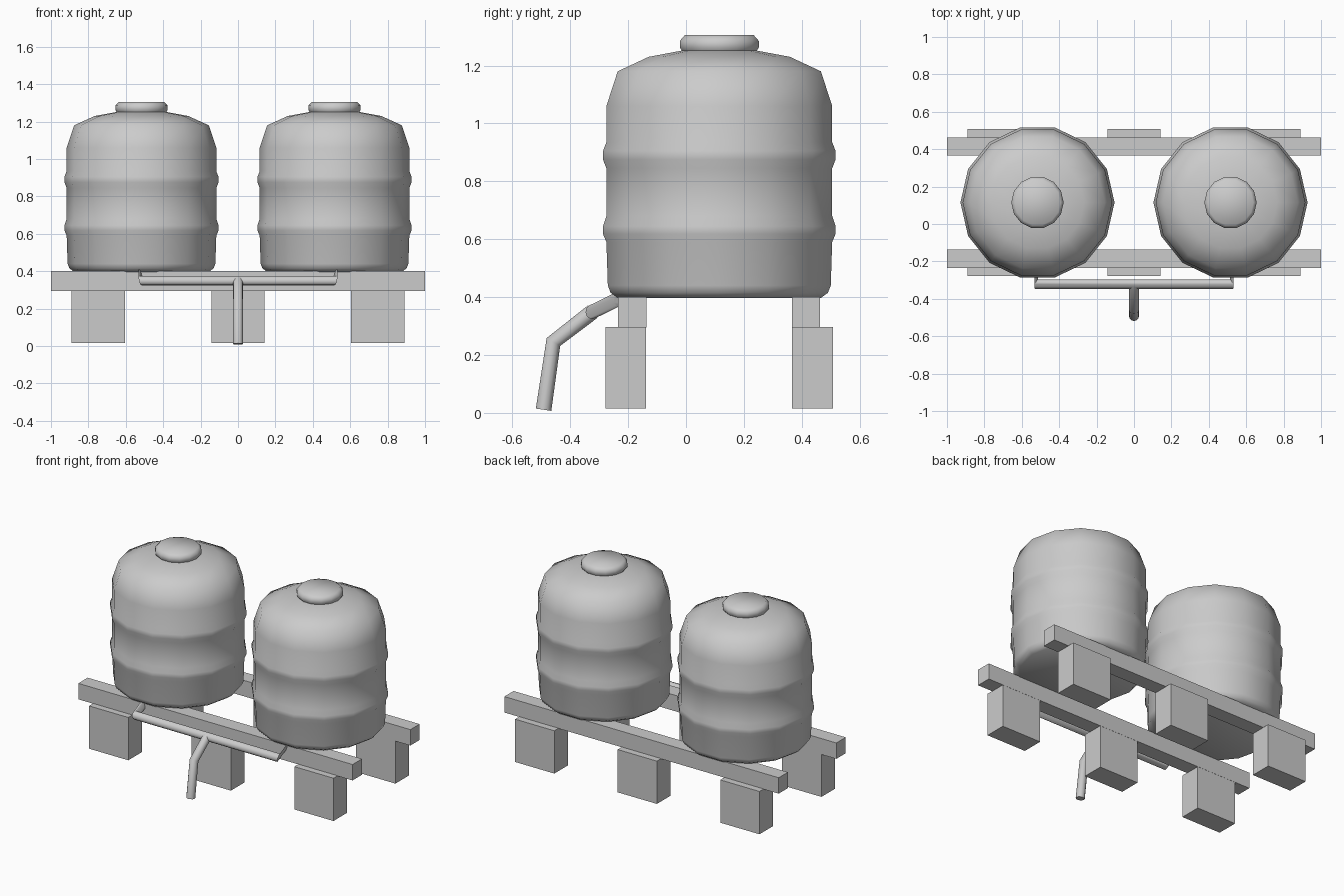
import bpy, bmesh, math
from mathutils import Vector

cube = bpy.data.objects.get("Cube")
if cube:
    bpy.data.objects.remove(cube, do_unlink=True)

grey = bpy.data.materials.new("plain_grey")
grey.use_nodes = True
COLOUR = (0.6, 0.6, 0.6, 1)
grey.diffuse_color = COLOUR
grey.node_tree.nodes["Principled BSDF"].inputs["Base Color"].default_value = COLOUR


def finish(name, bm, smooth=None):
    bmesh.ops.recalc_face_normals(bm, faces=bm.faces)
    mesh = bpy.data.meshes.new(name)
    bm.to_mesh(mesh)
    bm.free()
    mesh.materials.append(grey)
    obj = bpy.data.objects.new(name, mesh)
    bpy.context.collection.objects.link(obj)
    if smooth:
        bpy.ops.object.select_all(action='DESELECT')
        obj.select_set(True)
        bpy.context.view_layer.objects.active = obj
        bpy.ops.object.shade_smooth_by_angle(angle=math.radians(smooth))
    return obj


def loft(name, rings, smooth):
    """Skin a list of equal-sized point rings and cap both ends."""
    bm = bmesh.new()
    loops = [[bm.verts.new(p) for p in ring] for ring in rings]
    n = len(loops[0])
    for a, b in zip(loops, loops[1:]):
        for i in range(n):
            j = (i + 1) % n
            bm.faces.new((a[i], a[j], b[j], b[i]))
    bm.faces.new(loops[0])
    bm.faces.new(loops[-1])
    return finish(name, bm, smooth)


def lathe(name, profile, x, y, sides=14):
    turn = [math.tau * i / sides for i in range(sides)]
    rings = [[(x + r * math.cos(t), y + r * math.sin(t), z) for t in turn]
             for r, z in profile]
    return loft(name, rings, 50)


def pipe(name, path, normals, r, sides=12):
    """Tube whose ring at each path point faces the given direction."""
    rings = []
    for p, normal in zip(path, normals):
        nrm = Vector(normal).normalized()
        side = Vector((1, 0, 0)) if abs(nrm.x) < 0.5 else Vector((0, 1, 0))
        u = (side - nrm * side.dot(nrm)).normalized()
        v = nrm.cross(u)
        rings.append([Vector(p) + r * (math.cos(a) * u + math.sin(a) * v)
                      for a in (math.tau * i / sides for i in range(sides))])
    return loft(name, rings, 60)


def box(name, x, y, z):
    bm = bmesh.new()
    bmesh.ops.create_cube(bm, size=1)
    for v in bm.verts:
        v.co = [lo + (c + 0.5) * (hi - lo) for c, (lo, hi) in zip(v.co, (x, y, z))]
    return finish(name, bm)


# Ribbed tanks with screw lids
TANK = [(0.36, 0.397), (0.385, 0.415), (0.395, 0.44), (0.4, 0.59), (0.412, 0.618),
        (0.412, 0.645), (0.4, 0.68), (0.4, 0.845), (0.412, 0.875), (0.412, 0.905),
        (0.4, 0.935), (0.4, 1.06), (0.36, 1.18), (0.25, 1.23), (0.13, 1.252)]
LID = [(0.13, 1.248), (0.14, 1.262), (0.14, 1.285), (0.122, 1.305)]
for label, x in (("right", -0.516), ("left", 0.516)):
    lathe(label + "_tank", TANK, x, 0.115)
    lathe(label + "_lid", LID, x, 0.115)

# Two long beams on three blocks each
for label, beam_y, block_y in (("front", (-0.235, -0.137), (-0.278, -0.138)),
                               ("back", (0.367, 0.463), (0.367, 0.507))):
    box(label + "_beam", (-1, 1), beam_y, (0.295, 0.4))
    for spot, x in (("right", -0.748), ("middle", 0), ("left", 0.748)):
        box(f"{label}_{spot}_block", (x - 0.143, x + 0.143), block_y, (0.015, 0.297))

# Cross pipe with flattened ends that rise to the tanks
END = 0.522
pipe("cross_pipe",
     [(-END, -0.23, 0.395), (-END, -0.322, 0.35), (END, -0.322, 0.35), (END, -0.23, 0.395)],
     [(1, -0.3, 0.25), (1, -0.3, 0.25), (1, 0.3, -0.25), (1, 0.3, -0.25)], 0.026)

# Bent drain spout
pipe("drain_spout",
     [(0, -0.322, 0.35), (0, -0.458, 0.245), (0, -0.492, 0.011)],
     [(0, -0.8, -0.6), (0, -0.5, -0.86), (0, -0.15, -1)], 0.027)
